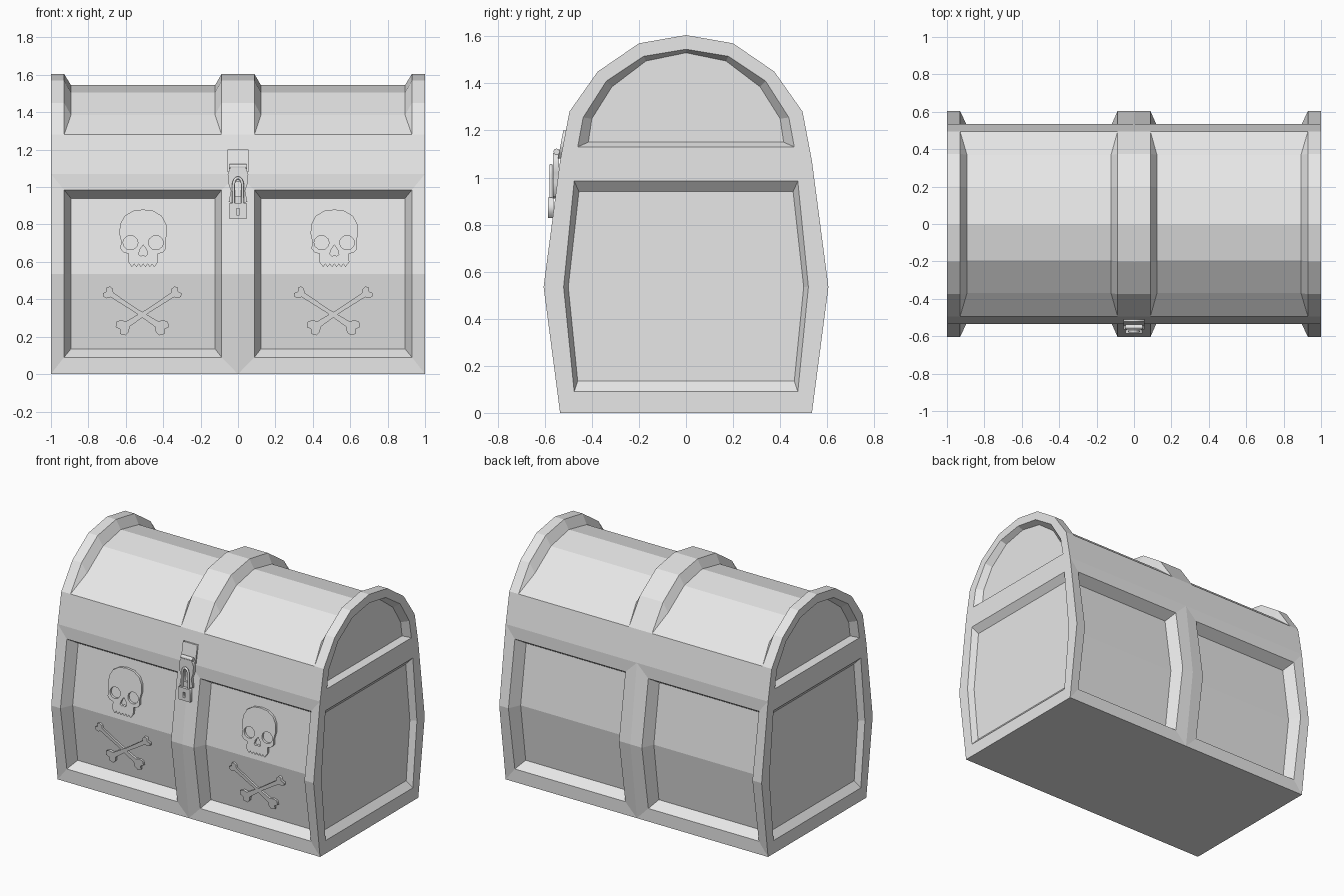
import bpy
import bmesh
import math

default_cube = bpy.data.objects.get("Cube")
if default_cube:
    bpy.data.objects.remove(default_cube, do_unlink=True)

# One plain grey for everything
grey = bpy.data.materials.new("light_grey")
grey.use_nodes = True
grey.diffuse_color = (0.8, 0.8, 0.8, 1)
shader = next(n for n in grey.node_tree.nodes if n.type == 'BSDF_PRINCIPLED')
shader.inputs["Base Color"].default_value = grey.diffuse_color


def add_object(name, data):
    obj = bpy.data.objects.new(name, data)
    bpy.context.scene.collection.objects.link(obj)
    data.materials.clear()
    data.materials.append(grey)
    return obj


def build_chest():
    """One quarter of the chest, mirrored over x and y."""
    bm = bmesh.new()
    cache = {}

    def vert(co):
        key = tuple(round(c, 4) for c in co)
        if key not in cache:
            cache[key] = bm.verts.new(key)
        return cache[key]

    def face(*points):
        bm.faces.new([vert(p) for p in points])

    def column(x, profile):
        return [(x, -y, z) for y, z in profile]

    def strip(a, b, first=0, last=None):
        last = len(a) - 1 if last is None else last
        for i in range(first, last):
            face(a[i], b[i], b[i + 1], a[i + 1])

    lid = [(.495, 1.28), (.375, 1.45), (.2, 1.57), (0, 1.605)]
    outer = [(.535, 0), (.605, .535), (.535, 1.07)] + lid
    opening = [(.535, .09), (.605, .535), (.535, .985)] + lid
    sunk = [(.47, .135), (.525, .535), (.465, .94)]
    sunk_lid = [(.37, 1.385), (.195, 1.505), (0, 1.545)]

    # Frame: corner post, middle post, rails
    corner, middle = column(1, outer), column(0, outer)
    edge_a, edge_b = column(.93, opening), column(.0875, opening)
    in_a, in_b = column(.893, sunk), column(.1225, sunk)
    for post, edge in ((corner, edge_a), (middle, edge_b)):
        strip(post, edge, 0, 2)
        strip(post, edge, 3)
    face(corner[0], middle[0], edge_b[0], edge_a[0])
    face(corner[2], edge_a[2], edge_b[2], middle[2])
    face(corner[2], middle[2], middle[3], edge_b[3], edge_a[3], corner[3])

    # Sunken wall panel
    strip(edge_a, in_a, 0, 2)
    strip(edge_b, in_b, 0, 2)
    strip(in_a, in_b)
    for i in (0, 2):
        face(edge_a[i], edge_b[i], in_b[i], in_a[i])

    # Sunken lid panel
    lid_a, lid_b = column(.893, sunk_lid), column(.1225, sunk_lid)
    for edge, inner in ((edge_a, lid_a), (edge_b, lid_b)):
        face(edge[3], edge[4], inner[0])
        strip(edge[4:], inner)
    face(edge_a[3], edge_b[3], lid_b[0], lid_a[0])
    strip(lid_a, lid_b)

    # End wall with a lower and an arched upper panel
    low = column(1, [(0, .09), (.475, .09), (.52, .535), (.475, .985), (0, .985)])
    low_in = column(.96, [(0, .135), (.46, .135), (.5, .535), (.455, .94), (0, .94)])
    top = column(1, [(0, 1.13), (.46, 1.13), (.437, 1.255), (.338, 1.41),
                     (.18, 1.515), (0, 1.545)])
    top_in = column(.96, [(0, 1.15), (.415, 1.15), (.4, 1.25), (.315, 1.385),
                          (.17, 1.495), (0, 1.53)])
    face((1, 0, 0), corner[0], low[1], low[0])
    strip(corner[:3], low[1:4])
    face(corner[2], top[1], top[0], low[4], low[3])
    strip(corner[2:], top[1:])
    for rim, panel in ((low, low_in), (top, top_in)):
        strip(rim, panel)
        face(*panel)

    # Floor
    face((0, 0, 0), (1, 0, 0), corner[0], middle[0])

    bmesh.ops.recalc_face_normals(bm, faces=bm.faces)
    bm.normal_update()
    floor = min(bm.faces, key=lambda f: f.calc_center_median().z)
    if floor.normal.z > 0:
        bmesh.ops.reverse_faces(bm, faces=bm.faces)
    mesh = bpy.data.meshes.new("chest")
    bm.to_mesh(mesh)
    bm.free()
    mirror = add_object("chest", mesh).modifiers.new("mirror", 'MIRROR')
    mirror.use_axis = (True, True, False)


def plate(name, loops, base, depth, shift=0.0):
    """Extrude an outline (first loop) with holes, laid on the front at depth base(z)."""
    curve = bpy.data.curves.new(name, 'CURVE')
    curve.dimensions, curve.fill_mode, curve.extrude = '2D', 'BOTH', depth / 2
    for loop in loops:
        spline = curve.splines.new('POLY')
        spline.points.add(len(loop) - 1)
        for point, (x, z) in zip(spline.points, loop):
            point.co = (x, z, 0, 1)
        spline.use_cyclic_u = True
    helper = add_object(name + "_outline", curve)
    graph = bpy.context.evaluated_depsgraph_get()
    mesh = bpy.data.meshes.new_from_object(helper.evaluated_get(graph))
    bpy.data.objects.remove(helper, do_unlink=True)
    for v in mesh.vertices:
        x, z, out = v.co
        v.co = (x + shift, -(base(z) + out + depth / 2), z)
    return add_object(name, mesh)


def both_sides(half):
    return half + [(-x, z) for x, z in reversed(half) if x]


def ellipse(cx, cz, rx, rz, count=12):
    angles = [math.tau * i / count for i in range(count)]
    return [(cx + rx * math.cos(a), cz + rz * math.sin(a)) for a in angles]


def rectangle(w, low, high):
    return [(-w, low), (w, low), (w, high), (-w, high)]


def upper_slope(z):
    return .525 - .148 * (z - .535)


def lower_slope(z):
    return .525 + .1375 * (z - .535)


# Skull outline with a toothed jaw
teeth = [(.012 * i, .572 if i % 2 else .588) for i in range(6)]
skull = both_sides([(0, .88), (.055, .873), (.1, .845), (.124, .8), (.127, .75),
                    (.118, .71), (.122, .67), (.105, .65), (.078, .643),
                    (.08, .6)] + teeth[::-1])
nose = both_sides([(0, .69), (.018, .665), (.024, .64), (.012, .63), (0, .638)])
eyes = [ellipse(s * .068, .703, .04, .038) for s in (-1, 1)]

# Bone outline: distance along the bone, half width
bone_half = [(.012, 0), (0, .018), (.012, .033), (.032, .03), (.045, .014),
             (.2, .011), (.33, .017), (.35, .038), (.375, .043), (.394, .022), (.38, 0)]
bone = bone_half + [(u, -w) for u, w in bone_half[-2:0:-1]]
tilt = math.atan2(-.215, .33)


def bone_outline(side):
    c, s = math.cos(tilt), math.sin(tilt)
    return [(side * (u * c - w * s - .2), .448 + u * s + w * c) for u, w in bone]


for label, cx in (("right", -.507), ("left", .515)):
    plate("skull_" + label, [skull, nose] + eyes, upper_slope, .016, cx)
    for number, side in enumerate((1, -1)):
        plate(f"crossbone_{label}_{number}", [bone_outline(side)], lower_slope,
              .014 + .004 * number, cx - .005)

# Latch: mounting plate, hasp strap, padlock
plate("latch_plate", [rectangle(.055, 1.08, 1.2)],
      lambda z: .53 - .19 * (z - 1.07), .016)
strap = both_sides([(0, 1.105), (.04, 1.105), (.055, 1.07), (.052, 1.02),
                    (.038, .98), (.05, .92), (0, .91)])
plate("hasp_strap", [strap, rectangle(.016, .95, 1.03)], lambda z: .54, .024)
plate("padlock_body", [rectangle(.045, .828, .915), rectangle(.008, .85, .885)],
      lambda z: .566, .02)
plate("padlock_back", [rectangle(.04, .833, .91)], lambda z: .563, .006)

# Padlock shackle
arch = [(-.024, .91)] + [(-.024 * math.cos(a), 1.01 + .04 * math.sin(a))
                         for a in (math.pi * i / 8 for i in range(9))] + [(.024, .91)]
shackle = bpy.data.curves.new("padlock_shackle", 'CURVE')
shackle.dimensions, shackle.bevel_depth, shackle.bevel_resolution = '3D', .008, 1
rod = shackle.splines.new('POLY')
rod.points.add(len(arch) - 1)
for point, (x, z) in zip(rod.points, arch):
    point.co = (x, -.574, z, 1)
add_object("padlock_shackle", shackle)

# Hinge pin
bpy.ops.mesh.primitive_cylinder_add(vertices=12, radius=.013, depth=.09,
                                    location=(0, -.55, 1.11),
                                    rotation=(0, math.pi / 2, 0))
bpy.context.object.name = "hinge_pin"
bpy.context.object.data.materials.append(grey)

build_chest()
